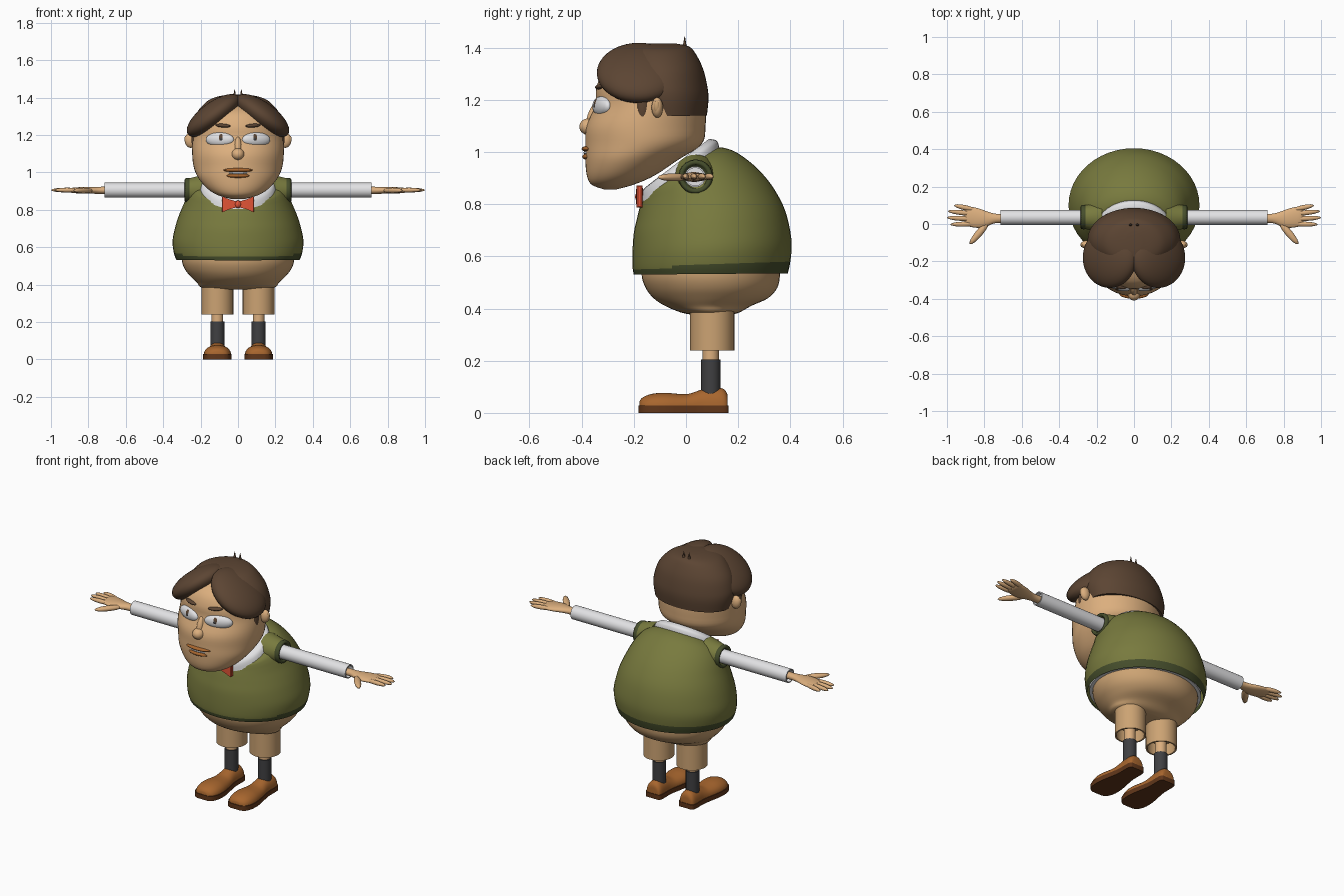
import bpy, bmesh, math
from mathutils import Vector, Matrix, Euler

if "Cube" in bpy.data.objects:
    bpy.data.objects.remove(bpy.data.objects["Cube"])

def material(name, rgb):
    m = bpy.data.materials.new(name)
    m.diffuse_color = [((c / 255 + 0.055) / 1.055) ** 2.4 for c in rgb] + [1]
    m.use_nodes = True
    m.node_tree.nodes["Principled BSDF"].inputs["Base Color"].default_value = m.diffuse_color
    return m

SKIN = material("skin tan", (220, 175, 126))
PANTS = material("trouser tan", (204, 163, 115))
GREEN = material("olive green", (120, 122, 62))
DARKGREEN = material("dark olive", (70, 78, 44))
WHITE = material("white", (226, 226, 228))
HAIR = material("hair brown", (92, 69, 51))
DARK = material("charcoal", (64, 64, 66))
SHOE = material("shoe brown", (168, 102, 46))
SOLE = material("sole brown", (96, 54, 26))
RED = material("bow red", (226, 84, 54))

def finish(name, bm, mats, angle=45):
    bmesh.ops.recalc_face_normals(bm, faces=bm.faces)
    me = bpy.data.meshes.new(name)
    bm.to_mesh(me)
    bm.free()
    for m in mats if isinstance(mats, list) else [mats]:
        me.materials.append(m)
    for p in me.polygons:
        p.use_smooth = True
    me.set_sharp_from_angle(angle=math.radians(angle))
    ob = bpy.data.objects.new(name, me)
    bpy.context.collection.objects.link(ob)
    return ob

def dense(rows, k=4):
    """Smooth interpolation between profile rows."""
    out = []
    for i in range(len(rows) - 1):
        a, b, c, d = (rows[max(i - 1, 0)], rows[i], rows[i + 1], rows[min(i + 2, len(rows) - 1)])
        for j in range(k):
            t = j / k
            out.append([0.5 * (2 * q + (r - p) * t + (2 * p - 5 * q + 4 * r - s) * t * t
                               + (3 * q - p - 3 * r + s) * t ** 3) for p, q, r, s in zip(a, b, c, d)])
    return out + [rows[-1]]

def loft(name, rings, mats, cap=(True, True), angle=45):
    bm = bmesh.new()
    vs = [[bm.verts.new(p) for p in r] for r in rings]
    n = len(vs[0])
    for a, b in zip(vs, vs[1:]):
        for i in range(n):
            bm.faces.new((a[i], a[(i + 1) % n], b[(i + 1) % n], b[i]))
    if cap[0]:
        bm.faces.new(vs[0])
    if cap[1]:
        bm.faces.new(vs[-1])
    return finish(name, bm, mats, angle)

def oval(yf, zf, yb, zb, rx, n=48, xc=0):
    """Ring leaning from a front point to a back point."""
    pts = []
    for i in range(n):
        a = 2 * math.pi * i / n
        t = (1 - math.cos(a)) / 2
        pts.append((xc + rx * math.sin(a), yf + (yb - yf) * t, zf + (zb - zf) * t))
    return pts

def body(name, rows, mats, cap=(True, True), k=4):
    return loft(name, [oval(*r) for r in dense(rows, k)], mats, cap)

def blob(name, loc, rad, mat, rot=(0, 0, 0), seg=28):
    bm = bmesh.new()
    bmesh.ops.create_uvsphere(bm, u_segments=seg, v_segments=seg // 2, radius=1)
    M = Matrix.Translation(loc) @ Euler([math.radians(r) for r in rot]).to_matrix().to_4x4() @ Matrix.Diagonal((*rad, 1))
    bmesh.ops.transform(bm, matrix=M, verts=bm.verts)
    return finish(name, bm, mat, 180)

def pair(name, loc, rad, mat, rot=(0, 0, 0), seg=28):
    for s, side in ((1, "left"), (-1, "right")):
        blob(side + "_" + name, (loc[0] * s, loc[1], loc[2]), rad, mat, (rot[0], rot[1] * s, rot[2] * s), seg)

def tube(name, rows, x, y, mat, cap=(False, True)):
    """Upright turned part from (radius, z) rows."""
    loft(name, [oval(y - r, z, y + r, z, r, 32, x) for r, z in rows], mat, cap)

# Sweater vest with darker hem
vest = body("sweater_vest", [
    (-.2, .53, .39, .535, .33), (-.205, .56, .40, .58, .343), (-.205, .62, .405, .65, .35),
    (-.2, .69, .393, .73, .335), (-.188, .745, .37, .80, .315), (-.178, .785, .33, .87, .292),
    (-.17, .81, .285, .925, .275), (-.165, .825, .235, .97, .258), (-.162, .832, .18, 1.005, .235),
    (-.155, .835, .125, 1.018, .20), (-.14, .83, .10, 1.0, .185)], [GREEN, DARKGREEN], (False, False))
for p in vest.data.polygons:
    if p.center.z < .552 + .05 * (p.center.y + .2):
        p.material_index = 1

# Shirt hem, collar and trousers
body("shirt_hem", [(-.188, .54, .378, .545, .318), (-.188, .6, .378, .6, .318)], WHITE, k=1)
body("shirt_collar", [(-.174, .803, .128, 1.013, .205), (-.168, .85, .118, 1.043, .192),
                      (-.13, .885, .088, 1.05, .165)], WHITE)
body("trouser_hips", [
    (-.16, .60, .355, .60, .295), (-.17, .53, .36, .53, .30), (-.155, .48, .35, .48, .283),
    (-.125, .44, .315, .44, .25), (-.08, .41, .25, .41, .218), (-.02, .385, .205, .385, .195),
    (.03, .375, .17, .375, .10)], PANTS)

# Head
body("head", [
    (-.315, .857, -.265, .857, .03), (-.362, .875, -.20, .875, .10), (-.38, .91, -.12, .91, .16),
    (-.386, .97, -.03, .97, .212), (-.386, 1.03, .06, 1.03, .237), (-.382, 1.1, .075, 1.1, .245),
    (-.348, 1.18, .075, 1.18, .245), (-.343, 1.25, .07, 1.25, .235), (-.305, 1.32, .04, 1.32, .195),
    (-.2, 1.375, -.01, 1.375, .11), (-.14, 1.39, -.06, 1.39, .04)], SKIN)

# Hair: back cap, two front swoops, sideburns, cowlick
body("hair_back", [
    (-.22, 1.135, .08, 1.14, .232), (-.245, 1.2, .086, 1.2, .246), (-.26, 1.25, .082, 1.25, .245),
    (-.25, 1.32, .065, 1.32, .22), (-.23, 1.38, .035, 1.38, .165), (-.2, 1.405, .01, 1.405, .11),
    (-.14, 1.416, -.04, 1.416, .04)], HAIR)
pair("hair_swoop", (.13, -.18, 1.303), (.17, .162, .072), HAIR, (0, 36, 0), 40)
pair("sideburn", (.234, -.165, 1.175), (.014, .022, .06), HAIR)
for x in (.018, -.018):
    loft("cowlick_spike", [oval(-.015, 1.39, .005, 1.39, .012, 10, x), oval(-.006, 1.443, -.004, 1.443, .001, 10, x)], HAIR)

# Face
pair("eye_white", (.097, -.322, 1.175), (.08, .027, .039), WHITE, (0, 0, 20))
pair("iris", (.087, -.333, 1.178), (.031, .02, .031), HAIR, (0, 0, 14))
pair("pupil", (.087, -.34, 1.178), (.014, .0155, .014), DARK, (0, 0, 14))
pair("eyebrow", (.08, -.328, 1.25), (.043, .017, .010), HAIR, (0, -4, 18))
pair("ear", (.255, -.11, 1.17), (.03, .022, .039), SKIN, (0, 8, 0))
pair("ear_hollow", (.276, -.112, 1.172), (.010, .012, .024), PANTS, (0, 8, 0))
blob("nose", (0, -.373, 1.097), (.034, .036, .032), SKIN)
blob("nose_bridge", (0, -.352, 1.135), (.02, .026, .06), SKIN, (-18, 0, 0))
blob("upper_lip", (0, -.374, 1.012), (.078, .026, .012), SHOE)
blob("lower_lip", (0, -.374, .982), (.062, .024, .013), SHOE)
blob("teeth", (0, -.374, .998), (.056, .019, .009), WHITE)

# Bow tie: two flared wings and a knot
for s, side in ((1, "left"), (-1, "right")):
    rings = []
    for x, h, d in ((.008, .016, .009), (.045, .026, .013), (.082, .042, .011), (.086, .038, .006)):
        rings.append([(s * x, -.178 + d * sy, .829 + h * sz) for sy, sz in ((-1, -1), (1, -1), (1, 1), (-1, 1))])
    loft(side + "_bow_wing", rings, RED, angle=30)
blob("bow_knot", (0, -.18, .829), (.018, .015, .02), RED)

# Arms: armhole trim, sleeve, hand
def ring_x(x, y, z, ry, rz, n=32):
    return [(x, y + ry * math.cos(2 * math.pi * i / n), z + rz * math.sin(2 * math.pi * i / n)) for i in range(n)]

for s, side in ((1, "left"), (-1, "right")):
    loft(side + "_armhole", [ring_x(s * x, .037, .905, r, r) for x, r in ((.17, .085), (.235, .07), (.265, .062))],
         GREEN, (False, False))
    loft(side + "_armhole_trim", [ring_x(s * x, .037, .905, r, r) for x, r in
         ((.258, .063), (.268, .066), (.282, .063), (.286, .055), (.28, .046), (.262, .042))], DARKGREEN, (False, True), 80)
    loft(side + "_sleeve", [ring_x(s * x, .035, .905, r, r) for x, r in
         ((.22, .04), (.715, .04), (.715, .034), (.69, .034))], WHITE)
    palm = [(.68, .03, .024, .02), (.74, .03, .025, .019), (.78, .028, .037, .018), (.82, .03, .05, .018),
            (.86, .036, .054, .016), (.89, .04, .05, .013), (.905, .04, .038, .006)]
    loft(side + "_palm", [ring_x(s * x, y, .904, w, h) for x, y, w, h in dense(palm)], SKIN)
    for i, (y0, x1, y1) in enumerate(((.0, .982, -.002), (.026, 1.0, .034), (.052, .994, .069), (.075, .962, .1))):
        a, b = Vector((s * .845, y0, .905)), Vector((s * x1, y1, .906))
        blob(side + "_finger", (a + b) / 2, ((b - a).length / 2, .0135, .0125), SKIN,
             (0, 0, math.degrees(math.atan2(b.y - a.y, b.x - a.x))), 16)
    a, b = Vector((s * .775, .015, .903)), Vector((s * .878, -.108, .903))
    blob(side + "_thumb", (a + b) / 2, ((b - a).length / 2, .019, .015), SKIN,
         (0, 0, math.degrees(math.atan2(b.y - a.y, b.x - a.x))), 16)

# Legs: trouser leg, shin, sock, shoe and sole
shoe = [(-.178, .03, .045), (-.165, .054, .06), (-.13, .07, .073), (-.08, .073, .077), (-.03, .066, .073),
        (.01, .058, .073), (.05, .051, .086), (.08, .049, .094), (.135, .049, .095), (.155, .043, .08), (.16, .034, .06)]
for s, side in ((1, "left"), (-1, "right")):
    x = s * .11
    tube(side + "_trouser_leg", [(.085, .42), (.085, .24), (.076, .24), (.076, .31)], x, .1, PANTS)
    tube(side + "_shin", [(.031, .18), (.031, .33)], x, .095, SKIN)
    tube(side + "_sock", [(.037, .07), (.037, .204), (.031, .204)], x, .095, DARK)
    upper, sole = [], []
    for y, w, h in dense(shoe, 3):
        upper.append([(x + w * math.cos(t * math.pi / 16), y, .02 + (h - .02) * math.sin(t * math.pi / 16) ** .8)
                      for t in range(17)])
        w += .003
        y = y * 1.02
        sole.append([(x - w, y, 0), (x + w, y, 0), (x + w, y, .028), (x - w, y, .028)])
    loft(side + "_shoe", upper, SHOE)
    loft(side + "_sole", sole, SOLE)
